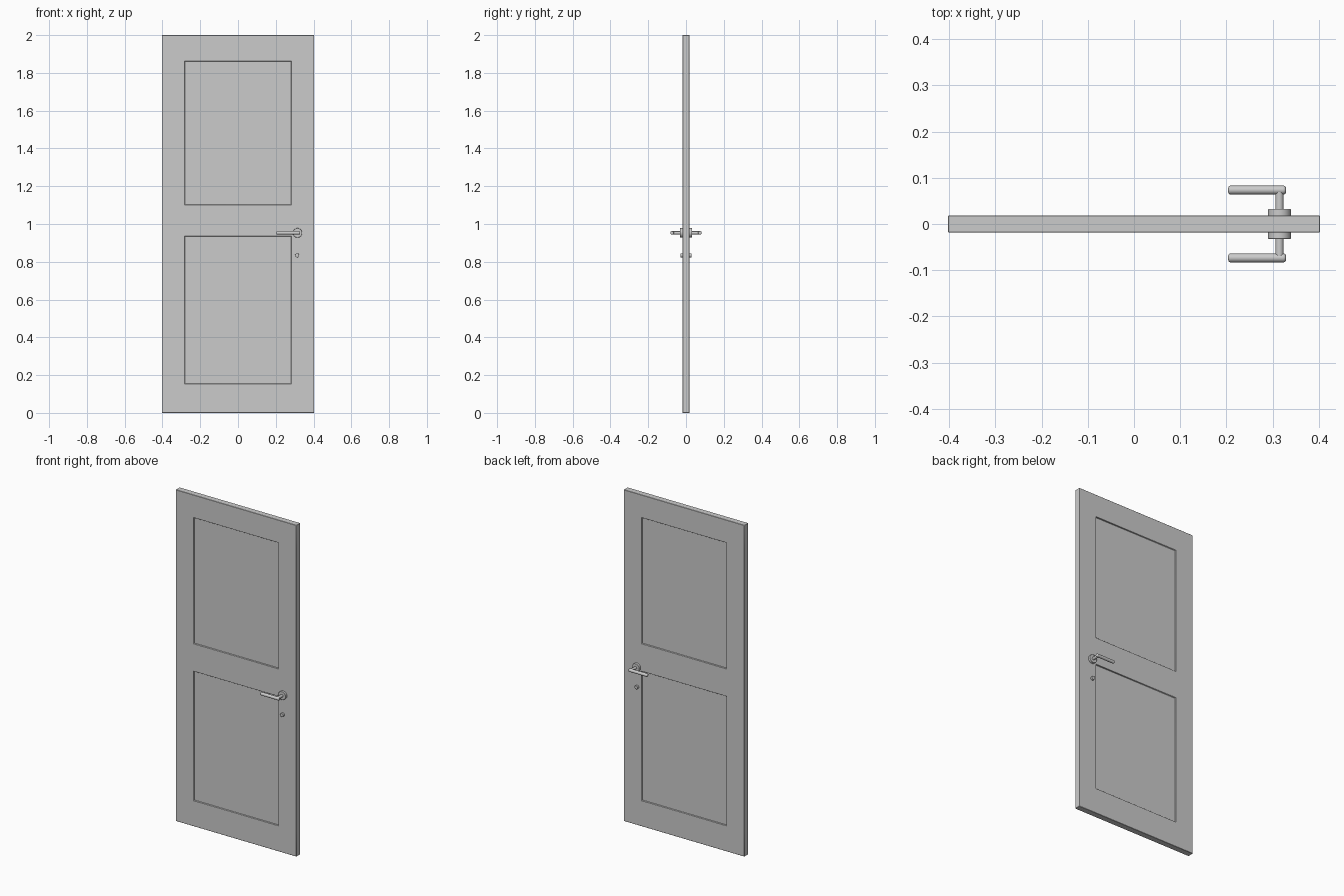
import bpy, bmesh
from math import pi
from mathutils import Matrix

if "Cube" in bpy.data.objects:
    bpy.data.objects.remove(bpy.data.objects["Cube"])

W, T = 0.403, 0.0185          # half width, half thickness of the door
HX, HZ = 0.315, 0.953         # handle axis


def finish(name, bm, bevel, segments):
    mesh = bpy.data.meshes.new(name)
    bm.to_mesh(mesh)
    bm.free()
    ob = bpy.data.objects.new(name, mesh)
    bpy.context.collection.objects.link(ob)
    mod = ob.modifiers.new("soft_edges", 'BEVEL')
    mod.width, mod.segments = bevel, segments
    mod.limit_method, mod.angle_limit = 'ANGLE', 0.7
    bpy.ops.object.select_all(action='DESELECT')
    ob.select_set(True)
    bpy.context.view_layer.objects.active = ob
    bpy.ops.object.shade_smooth_by_angle(angle=0.6)
    return ob


def rod(name, start, end, radius, bevel=0.001, segments=2, sides=32):
    """Cylinder along x or y between two points."""
    a, b = Matrix.Translation(start).translation, Matrix.Translation(end).translation
    d = b - a
    m = Matrix.Translation((a + b) / 2) @ d.to_track_quat('Z', 'Y').to_matrix().to_4x4()
    bm = bmesh.new()
    bmesh.ops.create_cone(bm, cap_ends=True, segments=sides, radius1=radius,
                          radius2=radius, depth=d.length, matrix=m)
    return finish(name, bm, bevel, segments)


# Door leaf: slab cut along the panel borders, panels sunk on both faces
bm = bmesh.new()
bmesh.ops.create_cube(bm, size=1, matrix=Matrix.Translation((0, 0, 1))
                      @ Matrix.Diagonal((2 * W, 2 * T, 2, 1)))
px, rows = 0.283, ((0.155, 0.935), (1.102, 1.862))
cuts = [((x, 0, 0), (1, 0, 0)) for x in (-px, px)]
cuts += [((0, 0, z), (0, 0, 1)) for row in rows for z in row]
for co, no in cuts:
    bmesh.ops.bisect_plane(bm, geom=bm.verts[:] + bm.edges[:] + bm.faces[:],
                           plane_co=co, plane_no=no)
bm.normal_update()
panels = []
for f in bm.faces:
    c = f.calc_center_median()
    if abs(f.normal.y) > 0.9 and abs(c.x) < px and any(a < c.z < b for a, b in rows):
        panels.append(f)
for f in panels:
    n = f.normal.copy()
    new = bmesh.ops.extrude_discrete_faces(bm, faces=[f])["faces"][0]
    bmesh.ops.translate(bm, verts=new.verts[:], vec=n * -0.007)
# Merge the coplanar frame pieces back into clean faces
bmesh.ops.recalc_face_normals(bm, faces=bm.faces[:])
finish("door_leaf", bm, 0.0015, 1)

# Hardware on both faces
for side, s in (("front", -1), ("back", 1)):
    rod(side + "_rosette", (HX, s * 0.015, HZ), (HX, s * 0.032, HZ), 0.025, 0.0015)
    rod(side + "_handle_stem", (HX, s * 0.03, HZ), (HX, s * 0.074, HZ), 0.0087)
    rod(side + "_handle_lever", (0.204, s * 0.0735, HZ), (0.329, s * 0.0735, HZ),
        0.0095, 0.005, 4)
    rod(side + "_lock_cylinder", (0.313, s * 0.015, 0.834), (0.313, s * 0.03, 0.834), 0.011)
